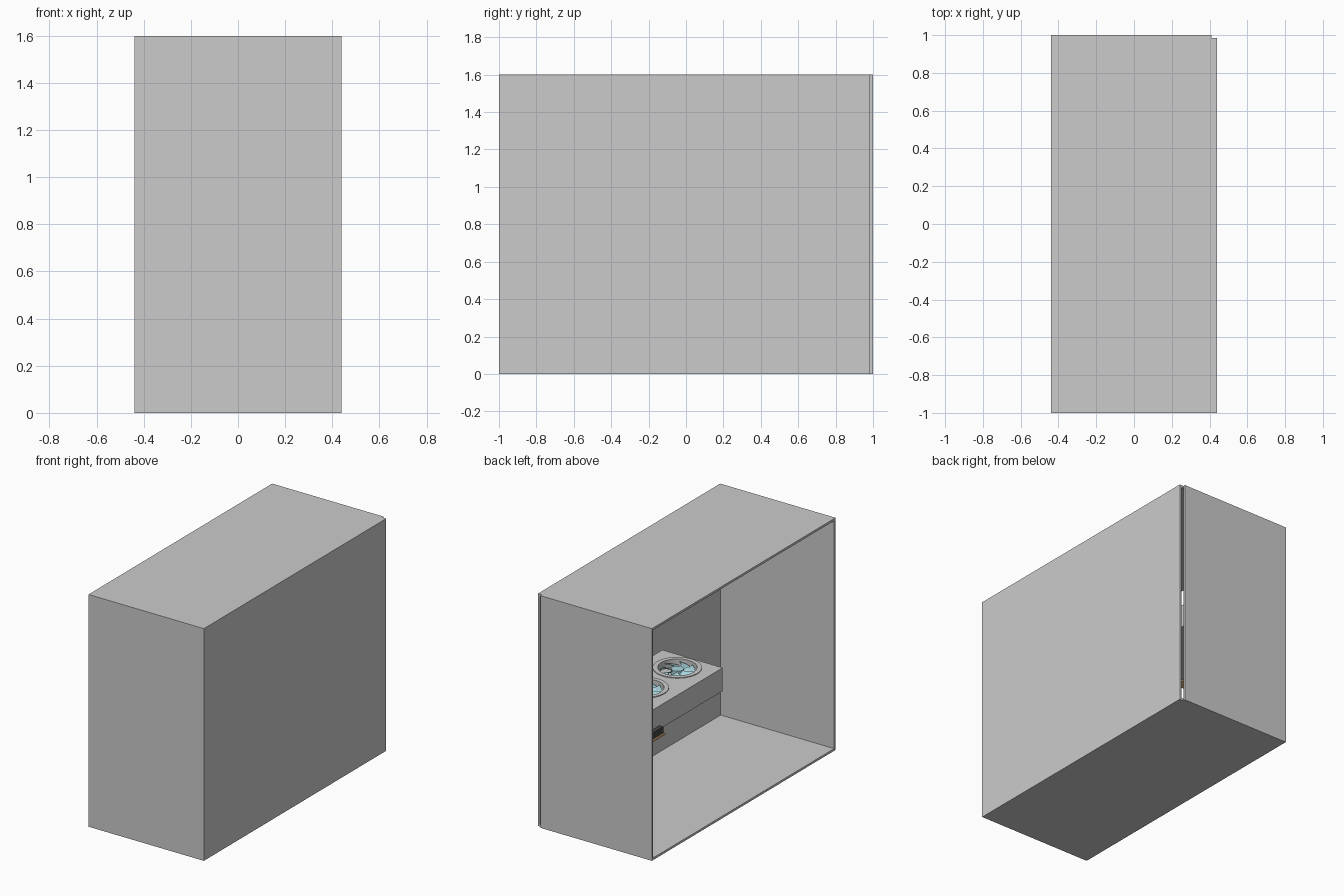
import bpy, bmesh, math

if "Cube" in bpy.data.objects:
    bpy.data.objects.remove(bpy.data.objects["Cube"])


def material(name, rgb):
    m = bpy.data.materials.new(name)
    m.diffuse_color = (*rgb, 1)
    m.use_nodes = True
    m.node_tree.nodes["Principled BSDF"].inputs["Base Color"].default_value = m.diffuse_color
    return m


def finish(name, bm, mat=None):
    bmesh.ops.recalc_face_normals(bm, faces=bm.faces)
    me = bpy.data.meshes.new(name)
    bm.to_mesh(me)
    bm.free()
    ob = bpy.data.objects.new(name, me)
    bpy.context.collection.objects.link(ob)
    if mat:
        me.materials.append(mat)
    return ob


def box(name, x, y, z, mat=None):
    """Box from (min, max) ranges."""
    bm = bmesh.new()
    bmesh.ops.create_cube(bm, size=1)
    for v in bm.verts:
        for i, (a, b) in enumerate((x, y, z)):
            v.co[i] = a if v.co[i] < 0 else b
    return finish(name, bm, mat)


def lathe(name, profile, centre, mat=None, steps=48, closed=True):
    """Turn an (r, z) profile around a vertical axis."""
    bm = bmesh.new()
    rings = []
    for k in range(steps):
        a = 2 * math.pi * k / steps
        rings.append([bm.verts.new((centre[0] + r * math.cos(a), centre[1] + r * math.sin(a), centre[2] + h))
                      for r, h in profile])
    n = len(profile)
    for k in range(steps):
        p, q = rings[k], rings[(k + 1) % steps]
        for i in range(n if closed else n - 1):
            j = (i + 1) % n
            bm.faces.new((p[i], q[i], q[j], p[j]))
    if not closed:
        bm.faces.new([r[0] for r in rings])
        bm.faces.new([r[-1] for r in rings])
    return finish(name, bm, mat)


teal = material("teal", (0.40, 0.68, 0.72))
dark = material("dark", (0.06, 0.06, 0.06))
orange = material("orange", (0.85, 0.50, 0.22))

# Case: thin panels, left side open, narrow slot at the back right corner
T = 0.015
box("floor_panel", (-0.44, 0.44), (-1, 0.985), (0, T))
box("roof_panel", (-0.44, 0.44), (-1, 0.985), (1.6 - T, 1.6))
box("front_panel", (-0.44, 0.44), (-1, -1 + T), (T, 1.6 - T))
box("right_panel", (0.44 - T, 0.44), (-1 + T, 0.985), (T, 1.6 - T))
box("back_panel", (-0.44, 0.41), (0.985, 1), (0, 1.6))

# Graphics card body with round fan wells
TOP = 0.735
card = box("card_body", (-0.07, 0.39), (-0.30, 0.98), (TOP - 0.16, TOP))
fans = [(0.16, -0.135 + 0.36 * i) for i in range(3)]
for x, y in fans:
    well = lathe("well_cutter", [(0.125, -0.05), (0.125, 0.05)], (x, y, TOP), closed=False)
    well.hide_render = True
    well.hide_set(True)
    mod = card.modifiers.new("well", "BOOLEAN")
    mod.operation = "DIFFERENCE"
    mod.solver = "EXACT"
    mod.object = well

# Fans: rim, hub and pitched blades
BLADES = 7
for x, y in fans:
    lathe("fan_rim", [(0.123, -0.01), (0.153, -0.01), (0.153, 0.005), (0.123, 0.005)], (x, y, TOP))
    lathe("fan_hub", [(0.04, -0.05), (0.04, -0.004)], (x, y, TOP), teal, 24, closed=False)
    bm = bmesh.new()
    for k in range(BLADES):
        a = 2 * math.pi * k / BLADES
        rows = []
        for r, twist in ((0.035, 0), (0.075, 0.12), (0.112, 0.3)):
            rows.append([bm.verts.new((x + r * math.cos(a + twist + d), y + r * math.sin(a + twist + d), TOP + h))
                         for d, h in ((-0.40, -0.03), (0, -0.018), (0.40, -0.006))])
        for p, q in zip(rows, rows[1:]):
            for i in range(2):
                bm.faces.new((p[i], q[i], q[i + 1], p[i + 1]))
    blades = finish("fan_blades", bm, teal)
    blades.modifiers.new("thickness", "SOLIDIFY").thickness = 0.004

# Connector and contacts on the card's outer lower edge
box("connector", (-0.10, -0.065), (0.39, 0.66), (0.555, 0.60), dark)
box("contact_strip", (-0.11, -0.03), (0.38, 0.67), (0.545, 0.555), orange)
